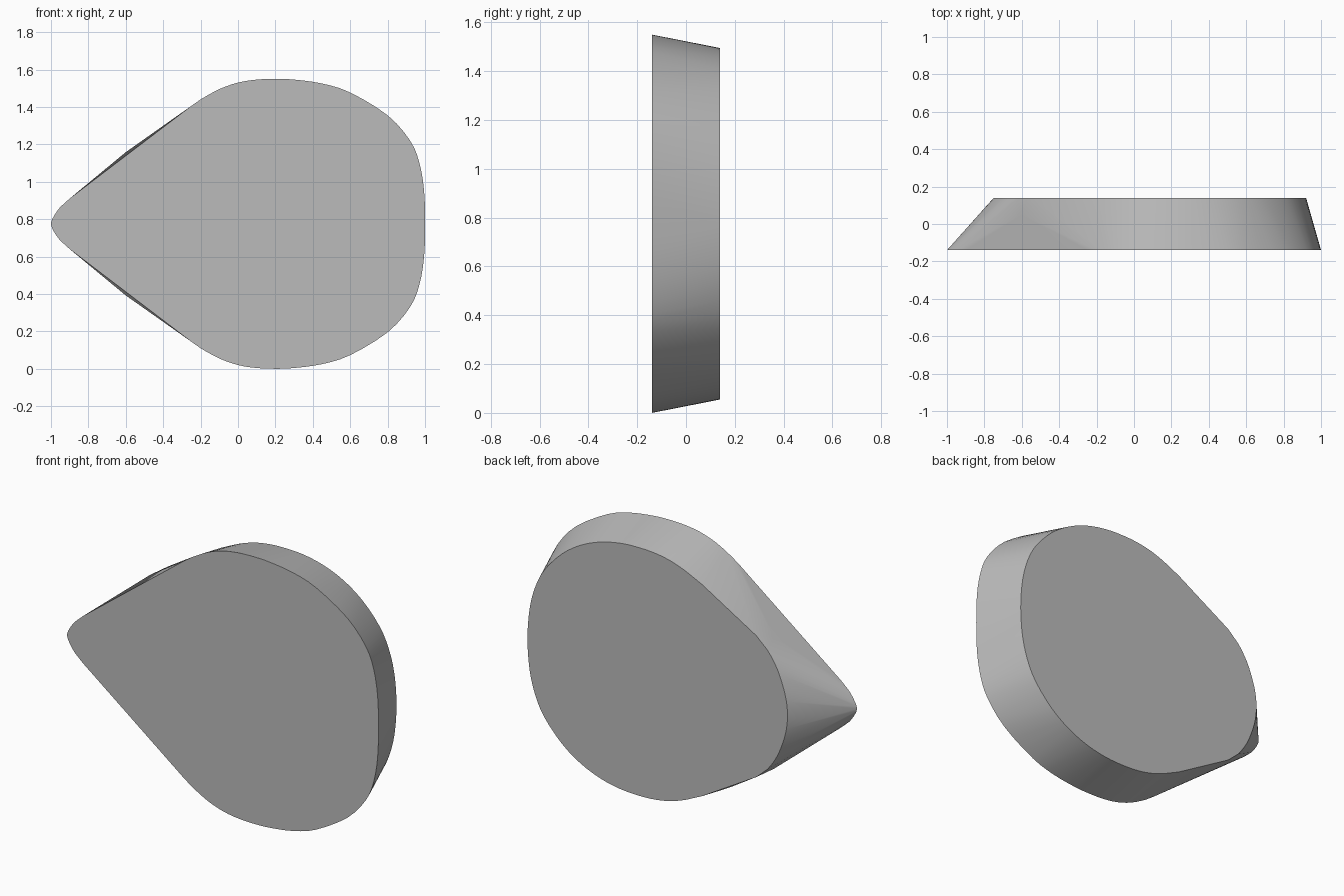
import bpy, bmesh, math
from mathutils import Vector

if "Cube" in bpy.data.objects:
    bpy.data.objects.remove(bpy.data.objects["Cube"])

MID = 0.775    # height of the mirror line
HALF = 0.14    # half thickness

# Upper halves of the two outlines (x, z), running from right to left
FRONT = [(1, .775), (.995, .95), (.97, 1.1), (.92, 1.22), (.8, 1.355), (.6, 1.477), (.45, 1.525),
         (.3, 1.546), (.2, 1.55), (.1, 1.546), (0, 1.53), (-.1, 1.495), (-.2, 1.44), (-.25, 1.405),
         (-.9, .91), (-.95, .865), (-.985, .815), (-1, .775)]
BACK = [(.92, .775), (.907, .95), (.87, 1.09), (.81, 1.205), (.7, 1.325), (.58, 1.408), (.45, 1.462),
        (.32, 1.489), (.2, 1.495), (.1, 1.49), (0, 1.472), (-.1, 1.437), (-.2, 1.39),
        (-.55, 1.185), (-.62, 1.122), (-.68, 1.035), (-.72, .94), (-.743, .855), (-.75, .775)]


def outline(half, steps=3):
    """Mirror a half outline and round its short spans with a Catmull-Rom curve."""
    pts = [Vector(p) for p in half]
    pts += [Vector((x, 2 * MID - z)) for x, z in half[-2:0:-1]]
    n, out = len(pts), []
    for i in range(n):
        a, b, c, d = (pts[(i + k) % n] for k in (-1, 0, 1, 2))
        out.append(b)
        # keep the straight flanks and their neighbours straight
        if max((b - a).length, (c - b).length, (d - c).length) > 0.3:
            continue
        for s in range(1, steps):
            t = s / steps
            out.append(0.5 * (2 * b + (c - a) * t + (2 * a - 5 * b + 4 * c - d) * t ** 2
                              + (3 * b - a - 3 * c + d) * t ** 3))
    return out


# Wedge body: skin stretched over both outlines and the two flank peaks
bm = bmesh.new()
for half, y in ((FRONT, -HALF), (BACK, HALF)):
    for p in outline(half):
        bm.verts.new((p.x, y, p.y))
for side in (1, -1):
    bm.verts.new((-.6, .05, MID + side * .383))
hull = bmesh.ops.convex_hull(bm, input=bm.verts[:])
unused = {g for g in hull["geom_interior"] + hull["geom_unused"] if isinstance(g, bmesh.types.BMVert)}
bmesh.ops.delete(bm, geom=list(unused), context='VERTS')
bmesh.ops.dissolve_limit(bm, angle_limit=math.radians(0.2), verts=bm.verts[:], edges=bm.edges[:])
bmesh.ops.recalc_face_normals(bm, faces=bm.faces[:])

mesh = bpy.data.meshes.new("wedge_body")
bm.to_mesh(mesh)
bm.free()
body = bpy.data.objects.new("wedge_body", mesh)
bpy.context.collection.objects.link(body)

grey = bpy.data.materials.new("plain grey")
grey.diffuse_color = (0.5, 0.5, 0.5, 1)
grey.use_nodes = True
grey.node_tree.nodes["Principled BSDF"].inputs["Base Color"].default_value = grey.diffuse_color
mesh.materials.append(grey)

bpy.context.view_layer.objects.active = body
body.select_set(True)
bpy.ops.object.shade_smooth_by_angle(angle=math.radians(35))
